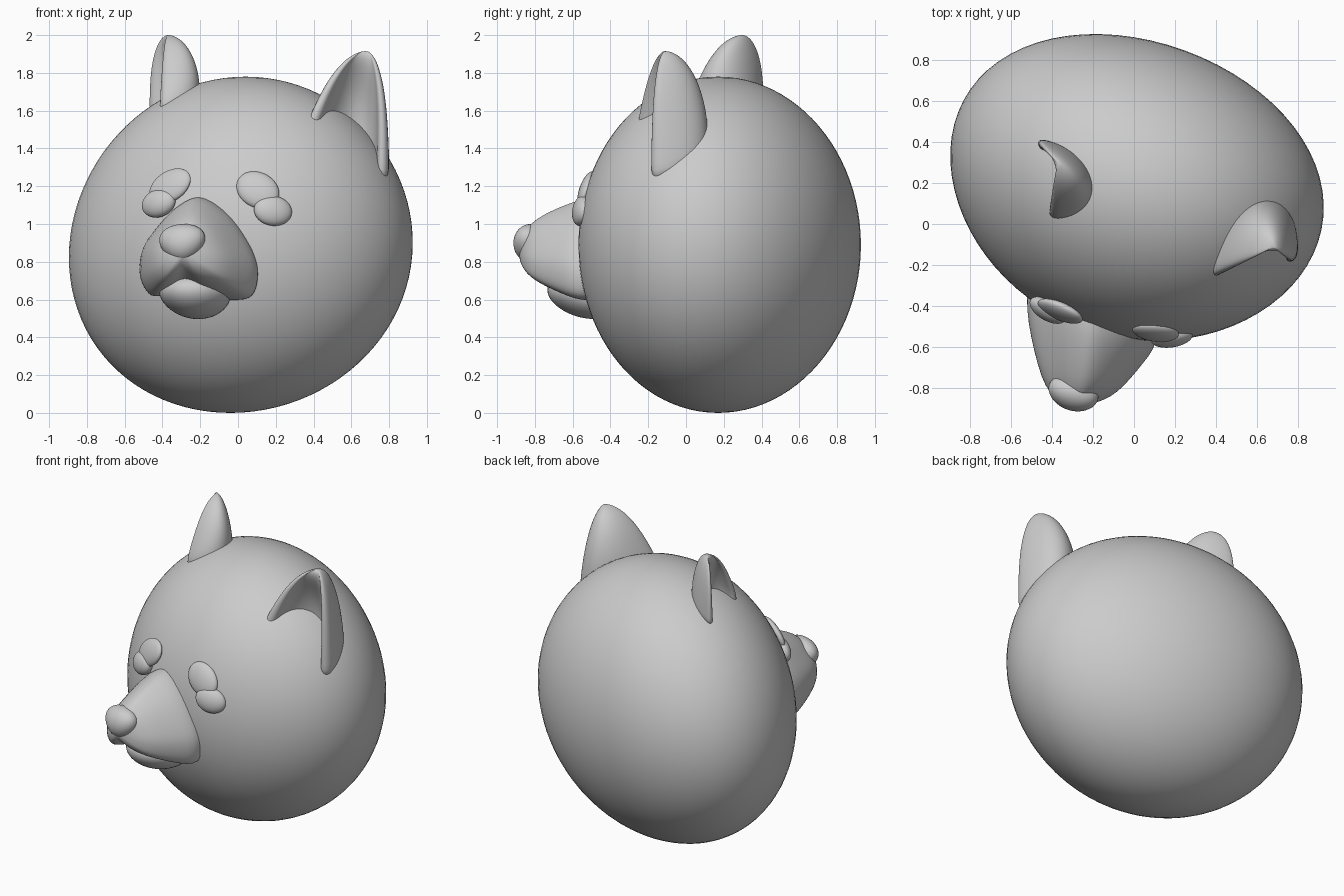
import bpy
import bmesh
from math import sin, cos, pi, radians
from mathutils import Vector, Matrix

cube = bpy.data.objects.get("Cube")
if cube:
    bpy.data.objects.remove(cube, do_unlink=True)

grey = bpy.data.materials.new("plain_grey")
grey.use_nodes = True
colour = (0.6, 0.6, 0.6, 1)
grey.diffuse_color = colour
grey.node_tree.nodes["Principled BSDF"].inputs["Base Color"].default_value = colour


def smooth_loop(points, steps):
    """Closed Catmull-Rom curve through 2D points."""
    pts = [Vector(p) for p in points]
    n = len(pts)
    out = []
    for i in range(n):
        a, b, c, d = (pts[(i + k) % n] for k in (-1, 0, 1, 2))
        for j in range(steps):
            t = j / steps
            out.append(0.5 * (2 * b + (c - a) * t + (2 * a - 5 * b + 4 * c - d) * t ** 2
                              + (3 * b - a - 3 * c + d) * t ** 3))
    return out


def loft(name, rings, subdivisions):
    """Skin closed rings of equal length and cap both ends."""
    bm = bmesh.new()
    loops = [[bm.verts.new(p) for p in ring] for ring in rings]
    n = len(loops[0])
    for low, high in zip(loops, loops[1:]):
        for i in range(n):
            j = (i + 1) % n
            bm.faces.new((low[i], low[j], high[j], high[i]))
    bm.faces.new(loops[0])
    bm.faces.new(loops[-1])
    obj = finish(name, bm)
    mod = obj.modifiers.new("rounding", 'SUBSURF')
    mod.levels = mod.render_levels = subdivisions


def finish(name, bm):
    bmesh.ops.recalc_face_normals(bm, faces=bm.faces)
    for face in bm.faces:
        face.smooth = True
    mesh = bpy.data.meshes.new(name)
    bm.to_mesh(mesh)
    bm.free()
    mesh.materials.append(grey)
    obj = bpy.data.objects.new(name, mesh)
    bpy.context.collection.objects.link(obj)
    return obj


def blob(name, centre, radii, yaw=0, pitch=0, roll=0, taper=0):
    """Ellipsoid, optionally narrower toward its lower end."""
    bm = bmesh.new()
    bmesh.ops.create_uvsphere(bm, u_segments=40, v_segments=24, radius=1)
    turn = (Matrix.Rotation(radians(yaw), 3, 'Z') @ Matrix.Rotation(radians(pitch), 3, 'X')
            @ Matrix.Rotation(radians(roll), 3, 'Y'))
    for v in bm.verts:
        v.co.x *= 1 + taper * v.co.z
        v.co = turn @ (v.co * Vector(radii)) + Vector(centre)
    return finish(name, bm)


# Head: turned ellipsoid, narrower toward the face, leaning slightly
bm = bmesh.new()
bmesh.ops.create_uvsphere(bm, u_segments=72, v_segments=48, radius=1)
turn = Matrix.Rotation(radians(-20), 3, 'Z')
for v in bm.verts:
    t = v.co.z
    v.co.x *= 1 + 0.07 * v.co.y
    v.co = turn @ (v.co * Vector((0.93, 0.72, 0.89)))
    v.co.x = v.co.x * (1 - 0.03 * t) + 0.04 * t
    v.co += Vector((0, 0.17, 0.89))
finish("head", bm)

# Muzzle: two-lobed outline narrowing toward the nose
lips = smooth_loop([(-0.2, 1.15), (-0.06, 1.07), (0.05, 0.93), (0.115, 0.77), (0.09, 0.62),
                    (-0.02, 0.59), (-0.15, 0.61), (-0.28, 0.67), (-0.39, 0.62),
                    (-0.47, 0.62), (-0.525, 0.72), (-0.51, 0.87), (-0.42, 1.0),
                    (-0.32, 1.1)], 4)
tip = Vector((-0.29, 0.85))
muzzle_rings = []
for depth, size in [(-0.2, 0.9), (0, 1), (0.1, 0.95), (0.2, 0.83), (0.3, 0.68),
                    (0.37, 0.52), (0.41, 0.35), (0.43, 0.18), (0.435, 0.03)]:
    ring = [tip + (p - tip) * size for p in lips]
    skew = 0.31 * min(1, max(0, 1 - depth / 0.3))
    muzzle_rings.append([(p.x, -0.45 - depth - skew * (p.x + 0.2), p.y) for p in ring])
loft("muzzle", muzzle_rings, 1)

# Nose and lower jaw
blob("nose", (-0.295, -0.825, 0.9), (0.122, 0.085, 0.1), yaw=-18, pitch=-10, roll=-4, taper=0.22)
blob("lower_jaw", (-0.23, -0.54, 0.615), (0.185, 0.2, 0.11), yaw=-18, pitch=-15, taper=0.15)

# Eyes with a flat brow patch above each
blob("left_brow", (0.105, -0.525, 1.18), (0.12, 0.04, 0.095), yaw=-3, pitch=-18, roll=32)
blob("left_eye", (0.185, -0.555, 1.07), (0.102, 0.045, 0.08), yaw=10, pitch=-10, roll=8)
blob("right_brow", (-0.36, -0.425, 1.2), (0.125, 0.035, 0.088), yaw=-28, pitch=-18, roll=-30)
blob("right_eye", (-0.42, -0.42, 1.11), (0.1, 0.05, 0.075), yaw=-32, pitch=-10, roll=-14)


def ear(name, edge_a, edge_b, back, top):
    """Open cup: crescent sections closing into a rounded solid top."""
    t = Vector(top)
    arc = [pi * i / 10 for i in range(11)]
    rings = []
    for s in (-0.25, 0, 0.25, 0.5, 0.7, 0.85, 0.94, 0.985, 1):
        corners = []
        for p, power in ((edge_a, 1), (edge_b, 2.6), (back, 1.8)):
            p = Vector(p)
            q = t + (p - t) * max(0.06, (1 - max(0, s) ** power) ** 0.5)
            q.z = p.z + (t.z - p.z) * s
            corners.append(q)
        qa, qb, qc = corners
        mid = (qa + qb) / 2
        hollow = 0.62 * (1 - max(0, s) ** 3)
        outer = [mid + (qa - mid) * cos(k) + (qc - mid) * sin(k) for k in arc]
        inner = [mid + (qa - mid) * 0.72 * cos(k) + (qc - mid) * hollow * sin(k)
                 for k in reversed(arc)]
        rings.append(outer + inner)
    loft(name, rings, 2)


# Ears: the left opens forward, the right opens sideways
ear("left_ear", (0.35, -0.27, 1.52), (0.8, -0.18, 1.31), (0.62, 0.12, 1.5), (0.68, -0.11, 1.915))
ear("right_ear", (-0.41, 0.02, 1.64), (-0.475, 0.42, 1.64), (-0.2, 0.2, 1.72), (-0.37, 0.3, 2.0))
